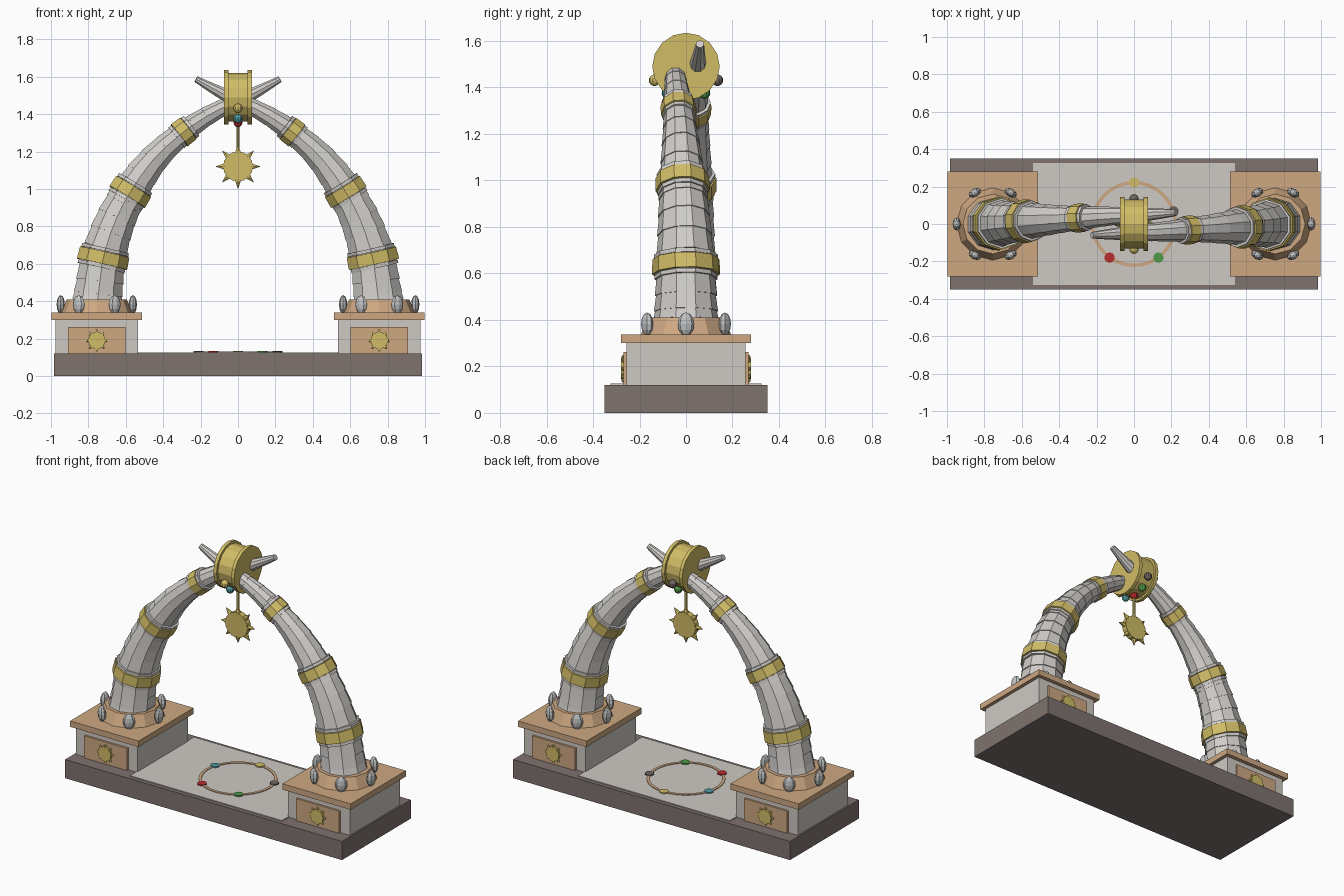
import bpy, bmesh, math
from mathutils import Vector, Matrix

if "Cube" in bpy.data.objects:
    bpy.data.objects.remove(bpy.data.objects["Cube"])


def material(name, rgb):
    m = bpy.data.materials.new(name)
    lin = [((c / 255 + 0.055) / 1.055) ** 2.4 for c in rgb]
    m.diffuse_color = (*lin, 1)
    m.use_nodes = True
    m.node_tree.nodes["Principled BSDF"].inputs["Base Color"].default_value = m.diffuse_color
    return m


DARK = material("dark stone", (126, 115, 111))
PALE = material("pale stone", (206, 201, 196))
TAN = material("tan", (206, 168, 130))
GOLD = material("gold", (208, 188, 102))
HORN = material("horn", (208, 205, 201))
CLAW = material("claw grey", (193, 194, 195))
RED = material("red gem", (186, 44, 44))
GREEN = material("green gem", (80, 152, 70))
TEAL = material("teal gem", (78, 152, 158))
BROWN = material("brown gem", (112, 102, 98))


def finish(bm, name, mat):
    mesh = bpy.data.meshes.new(name)
    bm.to_mesh(mesh)
    bm.free()
    mesh.materials.append(mat)
    ob = bpy.data.objects.new(name, mesh)
    bpy.context.collection.objects.link(ob)
    return ob


def box(name, mat, x0, x1, y0, y1, z0, z1):
    bm = bmesh.new()
    m = Matrix.Translation(((x0 + x1) / 2, (y0 + y1) / 2, (z0 + z1) / 2))
    bmesh.ops.create_cube(bm, size=1, matrix=m @ Matrix.Diagonal((x1 - x0, y1 - y0, z1 - z0, 1)))
    return finish(bm, name, mat)


def cone(bm, a, b, r1, r2, n):
    """Tapered prism from a to b."""
    a, b = Vector(a), Vector(b)
    z = (b - a).normalized()
    ref = Vector((1, 0, 0)) if abs(z.y) > 0.9 else Vector((0, 1, 0))
    x = ref.cross(z).normalized()
    y = z.cross(x)
    rot = Matrix((x, y, z)).transposed().to_4x4()
    bmesh.ops.create_cone(bm, cap_ends=True, segments=n, radius1=r1, radius2=r2,
                          depth=(b - a).length, matrix=Matrix.Translation((a + b) / 2) @ rot)


def single(name, mat, a, b, r1, r2, n):
    bm = bmesh.new()
    cone(bm, a, b, r1, r2, n)
    return finish(bm, name, mat)


def ball(bm, loc, scale, turn=0, u=8, v=6):
    m = Matrix.Translation(loc) @ Matrix.Rotation(turn, 4, 'Z') @ Matrix.Diagonal((*scale, 1))
    bmesh.ops.create_uvsphere(bm, u_segments=u, v_segments=v, radius=1, matrix=m)


# Horn centreline: x, y, z, radius
PATH = [Vector(p) for p in [
    (-.757, 0, .36, .142), (-.745, 0, .45, .133), (-.72, .002, .63, .124), (-.66, .008, .82, .111),
    (-.575, .015, .985, .098), (-.45, .022, 1.16, .080), (-.29, .032, 1.305, .062),
    (-.13, .042, 1.41, .050), (.05, .05, 1.493, .036), (.225, .06, 1.587, .018)]]


def at(t):
    """Smooth point on the path, t in path-point units."""
    i = min(int(t), len(PATH) - 2)
    f = t - i
    p1, p2 = PATH[i], PATH[i + 1]
    p0 = PATH[i - 1] if i else 2 * p1 - p2
    p3 = PATH[i + 2] if i + 2 < len(PATH) else 2 * p2 - p1
    return 0.5 * (2 * p1 + (p2 - p0) * f + (2 * p0 - 5 * p1 + 4 * p2 - p3) * f * f
                  + (3 * p1 - p0 - 3 * p2 + p3) * f ** 3)


# Base and floor
box("base_slab", DARK, -.985, .985, -.35, .35, 0, .12)
box("floor_plate", PALE, -.54, .54, -.325, .325, .12, .126)

for s, side in ((1, "left"), (-1, "right")):
    cx = -.755 * s

    # Pedestal
    box(side + "_pedestal", PALE, cx - .22, cx + .22, -.255, .255, .12, .30)
    box(side + "_pedestal_cap", TAN, cx - .243, cx + .243, -.28, .28, .30, .338)
    for f, face in ((-1, "front"), (1, "back")):
        ya, yb = sorted((f * .25, f * .268))
        box(f"{side}_{face}_panel", TAN, cx - .153, cx + .153, ya, yb, .12, .262)
        bm = bmesh.new()
        cone(bm, (cx, f * .26, .19), (cx, f * .28, .19), .046, .046, 14)
        for k in range(8):
            a = k * math.tau / 8
            ball(bm, (cx + .05 * math.cos(a), f * .271, .19 + .05 * math.sin(a)), (.009, .007, .009), 0, 6, 4)
        finish(bm, f"{side}_{face}_sun_emblem", GOLD)

    # Socket with claws
    single(side + "_socket", TAN, (cx, 0, .335), (cx, 0, .41), .195, .16, 12)
    bm = bmesh.new()
    for k in range(6):
        a = k * math.tau / 6
        ball(bm, (cx + .193 * math.cos(a), .193 * math.sin(a), .382), (.022, .036, .05), a)
    finish(bm, side + "_claws", CLAW)

    # Horn as a chain of tapered segments; the right one is the left turned half round
    def spot(t):
        p = at(t)
        return Vector((p.x * s, p.y * s, p.z)), p.w

    bm = bmesh.new()
    count = 20
    for k in range(count):
        t0, t1 = 9 * k / count, 9 * (k + 1) / count
        (a, ra), (b, rb) = spot(t0), spot(t1)
        over = (b - a).normalized() * .012 * (k < count - 1)
        cone(bm, a, b + over, ra * 1.03, rb * .975, 10)
    bands = ((2, .142, .033), (4, .115, .032), (6, .076, .030))
    for t, r, h in bands:  # thin ridges beside the bands
        c, _ = spot(t)
        d = (spot(t + .05)[0] - spot(t - .05)[0]).normalized()
        for off in (-h - .012, h + .012):
            cone(bm, c + d * (off - .009), c + d * (off + .009), r * .95, r * .95, 10)
    finish(bm, side + "_horn", HORN)

    # Gold bands
    bm = bmesh.new()
    for t, r, h in bands:
        c, _ = spot(t)
        d = (spot(t + .05)[0] - spot(t - .05)[0]).normalized()
        cone(bm, c - d * h, c + d * h, r * 1.02, r, 10)
    finish(bm, side + "_horn_bands", GOLD)

# Hub drum with rims
HZ = 1.49
bm = bmesh.new()
cone(bm, (-.06, 0, HZ), (.06, 0, HZ), .13, .13, 16)
for x in (-.063, .063):
    cone(bm, (x - .011, 0, HZ), (x + .011, 0, HZ), .145, .145, 16)
finish(bm, "hub", GOLD)

# Gems under the hub
for ang, mat, name in ((-64, GOLD, "yellow"), (-32, TEAL, "teal"), (0, RED, "red"),
                       (32, GREEN, "green"), (64, BROWN, "brown")):
    a = math.radians(ang)
    bm = bmesh.new()
    ball(bm, (0, .15 * math.sin(a), HZ - .135 * math.cos(a)), (.025, .025, .025), 0, 10, 8)
    finish(bm, name + "_hub_gem", mat)

# Hanging sun
bm = bmesh.new()
cone(bm, (0, 0, 1.18), (0, 0, 1.38), .009, .009, 8)
cone(bm, (0, -.018, 1.12), (0, .018, 1.12), .08, .08, 16)
for k in range(8):
    a = k * math.tau / 8
    d = Vector((math.cos(a), 0, math.sin(a)))
    c = Vector((0, 0, 1.12))
    cone(bm, c + d * .07, c + d * .12, .02, .001, 6)
finish(bm, "hanging_sun", GOLD)

# Floor ring: swept flat profile
bm = bmesh.new()
N = 32
prof = [(.212, .124), (.212, .13), (.23, .13), (.23, .124)]
rows = [[bm.verts.new((r * math.cos(k * math.tau / N), r * math.sin(k * math.tau / N), z))
         for r, z in prof] for k in range(N)]
for k in range(N):
    p, q = rows[k], rows[(k + 1) % N]
    for j in range(4):
        bm.faces.new((p[j], p[(j + 1) % 4], q[(j + 1) % 4], q[j]))
bmesh.ops.recalc_face_normals(bm, faces=bm.faces)
finish(bm, "floor_ring", TAN)

# Floor gems
for k, (mat, name) in enumerate(((GOLD, "yellow"), (TEAL, "teal"), (RED, "red"),
                                 (GREEN, "green"), (BROWN, "brown"))):
    a = math.pi / 2 + k * math.tau / 5
    x, y = .222 * math.cos(a), .222 * math.sin(a)
    single(name + "_floor_gem", mat, (x, y, .124), (x, y, .133), .028, .028, 10)
